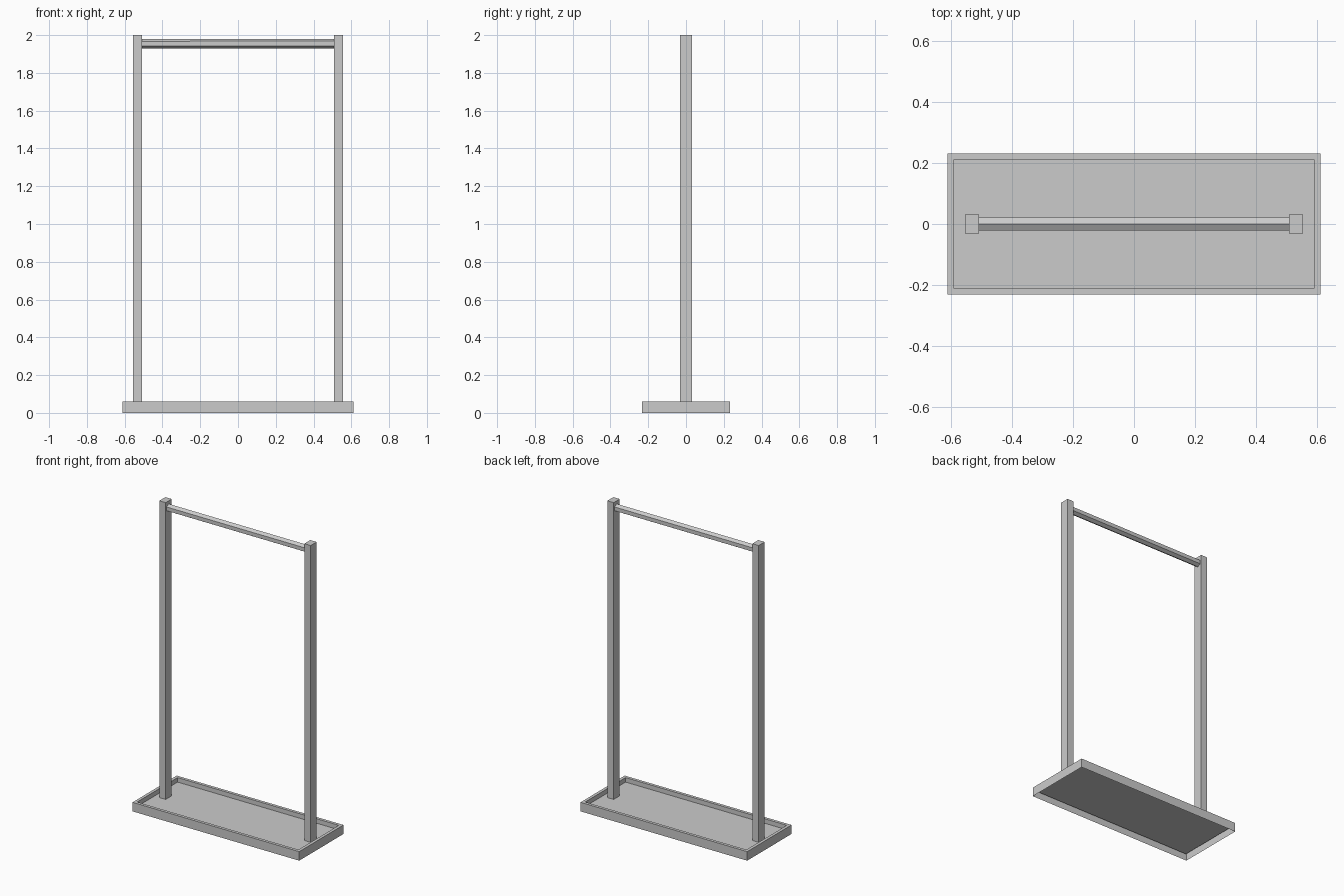
import bpy, bmesh, math
from mathutils import Matrix

if "Cube" in bpy.data.objects:
    bpy.data.objects.remove(bpy.data.objects["Cube"])


def finish(name, bm):
    mesh = bpy.data.meshes.new(name)
    bm.to_mesh(mesh)
    bm.free()
    ob = bpy.data.objects.new(name, mesh)
    bpy.context.collection.objects.link(ob)
    return ob


def box(name, centre, size):
    bm = bmesh.new()
    bmesh.ops.create_cube(bm, size=1)
    bmesh.ops.scale(bm, vec=size, verts=bm.verts)
    bmesh.ops.translate(bm, vec=centre, verts=bm.verts)
    return finish(name, bm)


FLOOR = 0.03

# Folded sheet tray: outer skirt, narrow lip, inner wall and floor, open below
bm = bmesh.new()
loops = []
for hx, hy, z in [(0.612, 0.232, 0), (0.612, 0.232, 0.06),
                  (0.592, 0.212, 0.06), (0.592, 0.212, FLOOR)]:
    loops.append([bm.verts.new((sx * hx, sy * hy, z))
                  for sx, sy in [(-1, -1), (1, -1), (1, 1), (-1, 1)]])
for a, b in zip(loops, loops[1:]):
    for i in range(4):
        j = (i + 1) % 4
        bm.faces.new((a[i], a[j], b[j], b[i]))
bm.faces.new(loops[-1])
finish("base_tray", bm)

# Two upright posts standing on the tray floor
for side, label in [(-1, "left"), (1, "right")]:
    box(label + "_post", (side * 0.5325, 0, (2 + FLOOR) / 2),
        (0.047, 0.063, 2 - FLOOR))

# Six-sided hanging rail, one edge pointing up
bm = bmesh.new()
bmesh.ops.create_cone(bm, cap_ends=True, segments=6, radius1=0.025,
                      radius2=0.025, depth=1.02)
top = max(bm.verts, key=lambda v: v.co.x)
bmesh.ops.rotate(bm, matrix=Matrix.Rotation(-math.atan2(top.co.y, top.co.x), 3, 'Z'),
                 verts=bm.verts)
bmesh.ops.rotate(bm, matrix=Matrix.Rotation(math.pi / 2, 3, 'Y'), verts=bm.verts)
bmesh.ops.translate(bm, vec=(0, 0, 1.955), verts=bm.verts)
finish("hanging_rail", bm)
